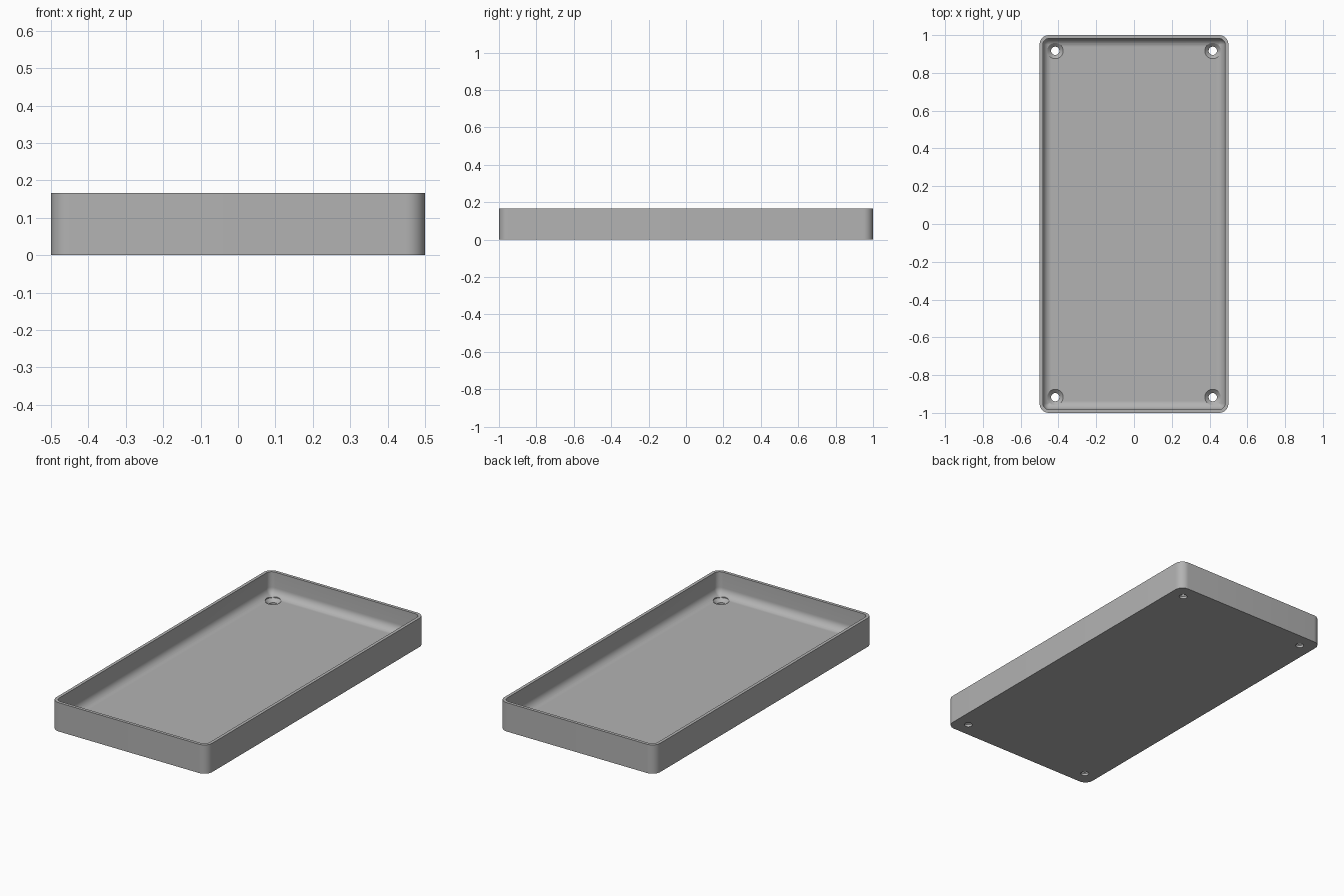
import bpy, bmesh
from math import sin, cos, pi

cube = bpy.data.objects.get("Cube")
if cube:
    bpy.data.objects.remove(cube, do_unlink=True)

HALF_X, HALF_Y, HEIGHT = 0.5, 1.0, 0.167
CORNER, WALL, FLOOR, FILLET = 0.05, 0.018, 0.033, 0.045
HOLE_X, HOLE_Y = 0.417, 0.917

grey = bpy.data.materials.new("plain grey")
grey.use_nodes = True
colour = (0.45, 0.45, 0.45, 1)
grey.diffuse_color = colour
grey.node_tree.nodes["Principled BSDF"].inputs["Base Color"].default_value = colour


def finish(name, bm):
    bmesh.ops.recalc_face_normals(bm, faces=bm.faces)
    mesh = bpy.data.meshes.new(name)
    bm.to_mesh(mesh)
    bm.free()
    obj = bpy.data.objects.new(name, mesh)
    bpy.context.collection.objects.link(obj)
    mesh.materials.append(grey)
    return obj


def loft(bm, rings):
    """Skin a stack of closed point rings and cap both ends."""
    loops = [[bm.verts.new(p) for p in ring] for ring in rings]
    for a, b in zip(loops, loops[1:]):
        for i in range(len(a)):
            j = (i + 1) % len(a)
            bm.faces.new((a[i], a[j], b[j], b[i]))
    bm.faces.new(loops[0])
    bm.faces.new(loops[-1])


def rounded_ring(inset, z, steps=10):
    r = max(CORNER - inset, 0.003)
    cx, cy = HALF_X - inset - r, HALF_Y - inset - r
    ring = []
    for quarter, (sx, sy) in enumerate(((1, 1), (-1, 1), (-1, -1), (1, -1))):
        for k in range(steps + 1):
            a = (quarter + k / steps) * pi / 2
            ring.append((sx * cx + r * cos(a), sy * cy + r * sin(a), z))
    return ring


def circle(x, y, r, z, n=40):
    return [(x + r * cos(2 * pi * k / n), y + r * sin(2 * pi * k / n), z)
            for k in range(n)]


# Tray shell: outer wall, rim, inner wall, coved floor
rings = [rounded_ring(0, 0), rounded_ring(0, HEIGHT), rounded_ring(WALL, HEIGHT)]
for k in range(11):
    a = k / 10 * pi / 2
    rings.append(rounded_ring(WALL + FILLET * (1 - cos(a)),
                              FLOOR + FILLET * (1 - sin(a))))
bm = bmesh.new()
loft(bm, rings)
tray = finish("tray", bm)

# Countersunk screw holes in the four corners
bm = bmesh.new()
for sx in (-1, 1):
    for sy in (-1, 1):
        x, y = sx * HOLE_X, sy * HOLE_Y
        loft(bm, [circle(x, y, r, z) for r, z in
                  ((0.022, -0.02), (0.022, 0.014), (0.042, FLOOR), (0.042, 0.09))])
cutter = finish("screw_hole_cutter", bm)
cutter.hide_render = True

cut = tray.modifiers.new("screw holes", 'BOOLEAN')
cut.operation = 'DIFFERENCE'
cut.solver = 'EXACT'
cut.object = cutter
bpy.ops.object.select_all(action='DESELECT')
bpy.context.view_layer.objects.active = tray
tray.select_set(True)
bpy.ops.object.modifier_apply(modifier=cut.name)
bpy.data.objects.remove(cutter, do_unlink=True)
bpy.ops.object.shade_smooth_by_angle(angle=0.6)
